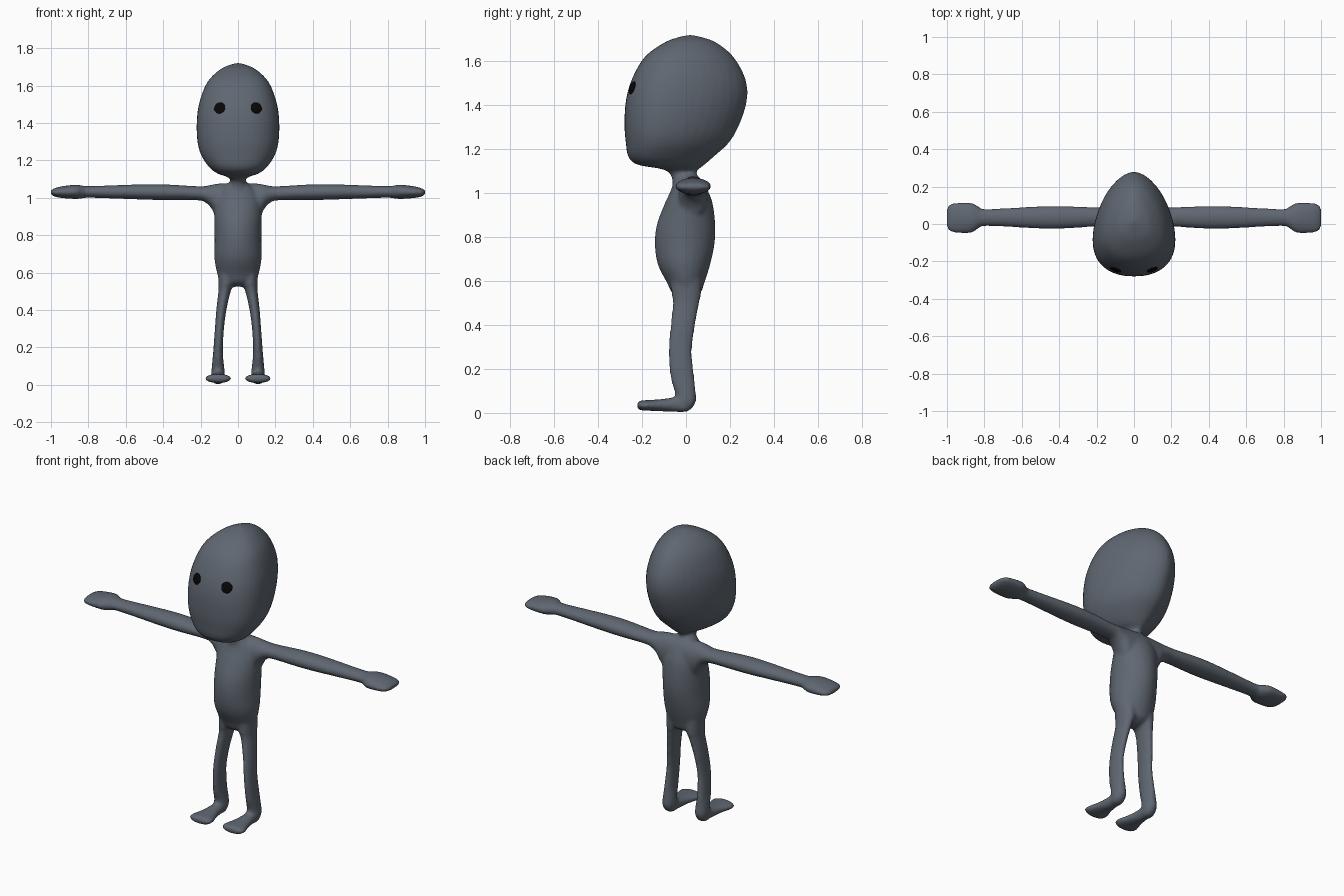
import bpy, bmesh, math
from mathutils import Vector

old = bpy.data.objects.get("Cube")
if old:
    bpy.data.objects.remove(old)


def material(name, rgb):
    m = bpy.data.materials.new(name)
    m.use_nodes = True
    m.diffuse_color = (*rgb, 1)
    m.node_tree.nodes["Principled BSDF"].inputs["Base Color"].default_value = (*rgb, 1)
    return m


skin = material("slate grey skin", (0.115, 0.135, 0.165))
black = material("black eye", (0.002, 0.002, 0.002))

# Axis maps: (position along loft, u, v) -> x, y, z
MAPS = {
    "z": lambda t, u, v: (u, v, t),
    "x": lambda t, u, v: (t, u, v),
    "y": lambda t, u, v: (u, t, v),
}


def spline(rows, steps=5):
    """Smoothly interpolate the cross-section rows."""
    out = []
    for i in range(len(rows) - 1):
        a, b, c, d = (rows[min(max(k, 0), len(rows) - 1)] for k in range(i - 1, i + 3))
        for s in range(steps):
            f = s / steps
            out.append([0.5 * (2 * q + (r - p) * f + (2 * p - 5 * q + 4 * r - w) * f * f
                               + (3 * q - p - 3 * r + w) * f ** 3)
                        for p, q, r, w in zip(a, b, c, d)])
    out.append(rows[-1])
    return out


def loft(bm, rows, axis, side=1, mid=0.5, low_pow=2.0, high_pow=2.0, n=40):
    """Rows hold: position, u centre, u half width, v low, v high."""
    rings = []
    for t, uc, uh, lo, hi in spline(rows):
        centre = lo + (hi - lo) * mid
        ring = []
        for k in range(n):
            ang = math.tau * k / n
            c, s = math.cos(ang), math.sin(ang)
            e = 2 / (high_pow if s > 0 else low_pow)
            reach = hi - centre if s > 0 else centre - lo
            u = uc + uh * math.copysign(abs(c) ** e, c)
            v = centre + reach * math.copysign(abs(s) ** e, s)
            x, y, z = MAPS[axis](t, u, v)
            ring.append(bm.verts.new((x * side, y, z)))
        rings.append(ring)
    for r0, r1 in zip(rings, rings[1:]):
        for k in range(n):
            j = (k + 1) % n
            bm.faces.new((r0[k], r0[j], r1[j], r1[k]))
    bm.faces.new(rings[0])
    bm.faces.new(rings[-1])


head = [
    (1.04, 0, .045, -.06, .05), (1.085, 0, .036, -.07, .042),
    (1.11, 0, .055, -.11, .06), (1.13, 0, .11, -.22, .085),
    (1.165, 0, .155, -.262, .125), (1.23, 0, .198, -.274, .195),
    (1.31, 0, .218, -.28, .242), (1.42, 0, .22, -.274, .277),
    (1.52, 0, .204, -.246, .271), (1.62, 0, .163, -.188, .217),
    (1.685, 0, .098, -.1, .14), (1.71, 0, .045, -.035, .075), (1.72, 0, .01, .01, .03),
]
torso = [
    (.525, 0, .045, -.03, .03), (.55, 0, .09, -.066, .068), (.59, 0, .11, -.085, .083),
    (.675, 0, .126, -.128, .11), (.77, 0, .125, -.142, .13), (.86, 0, .126, -.132, .133),
    (.95, 0, .128, -.098, .122), (1.0, 0, .12, -.075, .105), (1.04, 0, .1, -.06, .085),
    (1.07, 0, .06, -.058, .06), (1.1, 0, .034, -.06, .04),
]
arm = [
    (0, .03, .07, .88, 1.08), (.1, .03, .065, .88, 1.077), (.14, .03, .06, .94, 1.07),
    (.17, .035, .055, .972, 1.064), (.22, .037, .052, .987, 1.062), (.45, .035, .061, .989, 1.073),
    (.78, .035, .045, 1.0, 1.063), (.83, .035, .058, .997, 1.065), (.87, .033, .08, .994, 1.07),
    (.95, .033, .08, 1.0, 1.06), (.988, .033, .07, 1.01, 1.048), (1.002, .033, .045, 1.023, 1.037),
]
leg = [
    (.66, .06, .05, -.07, .07), (.55, .063, .042, -.066, .07), (.5, .072, .033, -.06, .06),
    (.4, .089, .027, -.07, .042), (.28, .101, .024, -.08, .027), (.16, .107, .027, -.07, .038),
    (.09, .107, .034, -.05, .045), (.05, .107, .036, -.05, .045),
    (.018, .107, .03, -.05, .025), (.004, .107, .015, -.04, 0),
]
foot = [
    (.03, .106, .02, .03, .06), (0, .106, .032, .008, .08), (-.06, .106, .036, .004, .07),
    (-.12, .106, .05, .008, .062), (-.18, .106, .07, .01, .058),
    (-.208, .106, .065, .012, .056), (-.222, .106, .04, .022, .046),
]

# Body: overlapping lofts fused into one smooth skin
bm = bmesh.new()
loft(bm, head, "z", mid=.36, low_pow=2.3, high_pow=1.75)
loft(bm, torso, "z", low_pow=1.9, high_pow=1.9)
for side in (1, -1):
    loft(bm, arm, "x", side)
    loft(bm, leg, "z", side)
    loft(bm, foot, "y", side)
bmesh.ops.recalc_face_normals(bm, faces=bm.faces)
mesh = bpy.data.meshes.new("body")
bm.to_mesh(mesh)
bm.free()
mesh.materials.append(skin)
mesh.shade_smooth()
body = bpy.data.objects.new("body", mesh)
bpy.context.collection.objects.link(body)
fuse = body.modifiers.new("fuse", "REMESH")
fuse.mode = "VOXEL"
fuse.voxel_size = 0.009
fuse.use_smooth_shade = True
soften = body.modifiers.new("soften", "SMOOTH")
soften.factor = 0.5
soften.iterations = 6

# Eyes: flattened discs resting on the face
bpy.context.view_layer.update()
solid = body.evaluated_get(bpy.context.evaluated_depsgraph_get())
for name, x in (("left_eye", .098), ("right_eye", -.098)):
    hit, spot, normal, _ = solid.ray_cast(Vector((x, -1, 1.48)), Vector((0, 1, 0)))
    bpy.ops.mesh.primitive_uv_sphere_add(segments=24, ring_count=12, radius=1, location=spot)
    eye = bpy.context.object
    eye.name = name
    eye.scale = (.031, .031, .008)
    eye.rotation_euler = normal.to_track_quat("Z", "Y").to_euler()
    eye.data.materials.append(black)
    eye.data.shade_smooth()
